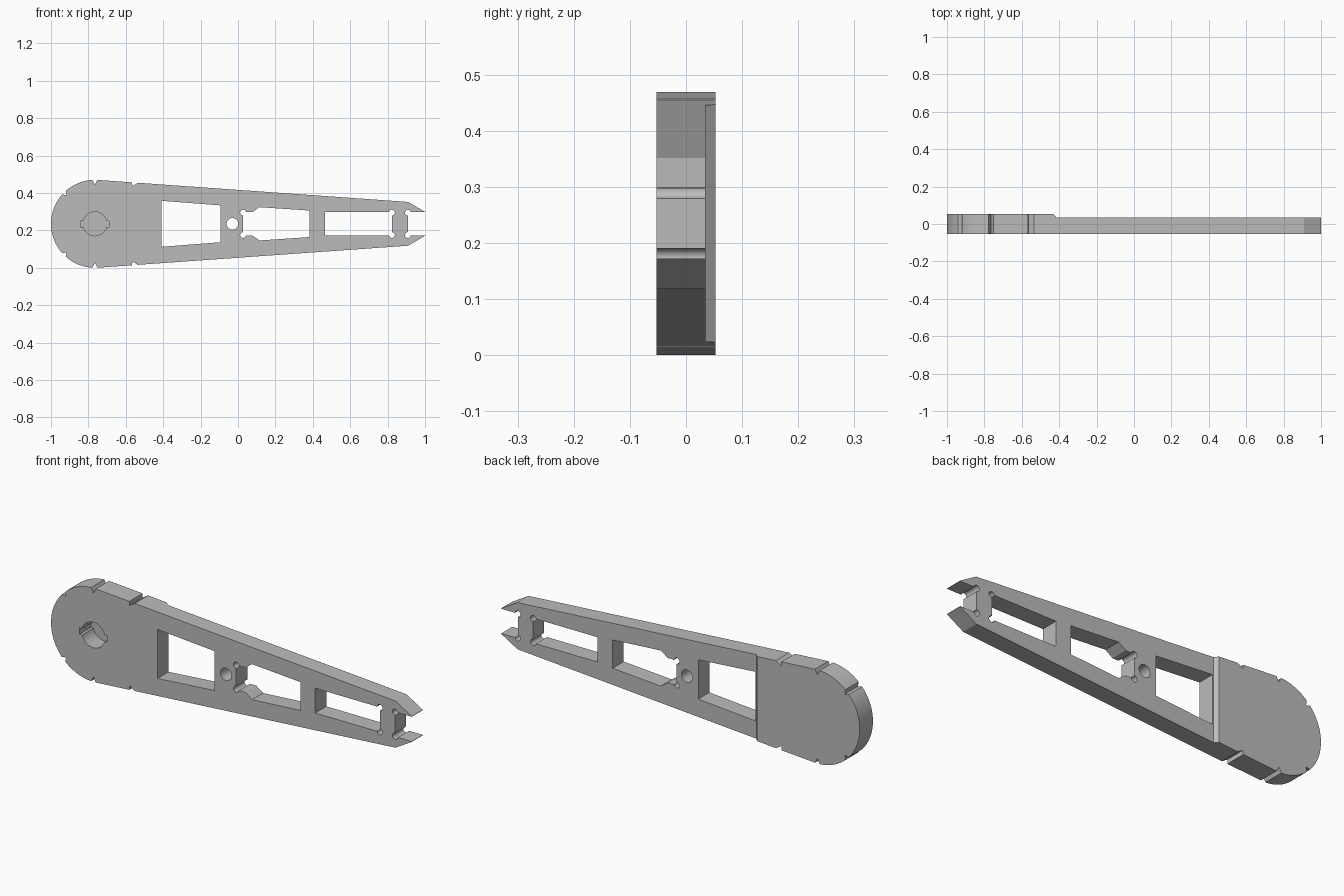
import bpy, bmesh, math

if "Cube" in bpy.data.objects:
    bpy.data.objects.remove(bpy.data.objects["Cube"])

MID = 0.235      # height of the symmetry line
FRONT, THIN, BACK = -0.0525, 0.035, 0.0525

grey = bpy.data.materials.new("plain grey")
grey.use_nodes = True
grey.diffuse_color = (0.5, 0.5, 0.5, 1)
grey.node_tree.nodes["Principled BSDF"].inputs["Base Color"].default_value = (0.5, 0.5, 0.5, 1)


def prism(name, points, axis, start, end):
    """Extrude a flat profile along y (x, height pairs) or z (x, y pairs)."""
    bm = bmesh.new()

    def place(p, d):
        return (p[0], d, p[1] + MID) if axis == "y" else (p[0], p[1], d)
    face = bm.faces.new([bm.verts.new(place(p, start)) for p in points])
    moved = bmesh.ops.extrude_face_region(bm, geom=[face])["geom"]
    offset = (0, end - start, 0) if axis == "y" else (0, 0, end - start)
    bmesh.ops.translate(bm, verts=[v for v in moved if isinstance(v, bmesh.types.BMVert)], vec=offset)
    bmesh.ops.recalc_face_normals(bm, faces=bm.faces)
    mesh = bpy.data.meshes.new(name)
    bm.to_mesh(mesh)
    bm.free()
    mesh.materials.append(grey)
    obj = bpy.data.objects.new(name, mesh)
    bpy.context.collection.objects.link(obj)
    return obj


def arc(x, z, radius, first, last, count):
    return [(x + radius * math.cos(math.radians(first + (last - first) * i / count)),
             z + radius * math.sin(math.radians(first + (last - first) * i / count)))
            for i in range(count + 1)]


def circle(x, z, radius, count=24):
    return arc(x, z, radius, 0, 360, count)[:-1]


def mirrored(upper):
    """Close a profile with its reflection below the symmetry line."""
    return upper + [(x, -z) for x, z in reversed(upper)]


def cut(points, axis="y", start=-0.2, end=0.2):
    cutter = prism("cutter", points, axis, start, end)
    mod = arm.modifiers.new("cut", "BOOLEAN")
    mod.operation = "DIFFERENCE"
    mod.solver = "EXACT"
    mod.object = cutter
    bpy.ops.object.modifier_apply(modifier=mod.name)
    bpy.data.objects.remove(cutter)


# Tapered arm with a round head
head_x = -0.765
outline = arc(head_x, 0, 0.235, 86, 274, 56)
outline += [(0.91, -0.117), (1.0, -0.064), (1.0, 0.064), (0.91, 0.117)]
arm = prism("tapered_arm", outline, "y", FRONT, BACK)
bpy.context.view_layer.objects.active = arm
arm.select_set(True)

# Thinner shank behind the head, with a sloped step
cut([(-0.431, BACK + 0.001), (-0.415, THIN), (1.2, THIN), (1.2, 0.2), (-0.431, 0.2)], "z", -0.2, 0.8)

# Fork slot and the three windows
cut(mirrored([(0.908, 0.062), (1.2, 0.062)]))
cut(mirrored([(0.465, 0.062), (0.823, 0.062)]))
cut(mirrored([(-0.41, 0.123), (-0.093, 0.0985)]))
cut(mirrored([(0.027, 0.062), (0.076, 0.062), (0.115, 0.089), (0.382, 0.071)]))

# Corner relief holes
for x in (0.027, 0.823, 0.908):
    for side in (1, -1):
        cut(circle(x, side * 0.06, 0.0155, 20))

# Pivot hole
cut(circle(-0.03, 0, 0.031))

# Blind keyed socket in the front of the head
tab = math.degrees(math.asin(0.016 / 0.064))
socket = [(head_x + 0.076, -0.016), (head_x + 0.076, 0.016)]
socket += arc(head_x, 0, 0.064, tab, 180 - tab, 20)
socket += [(head_x - 0.076, 0.016), (head_x - 0.076, -0.016)]
socket += arc(head_x, 0, 0.064, 180 + tab, 360 - tab, 20)
cut(socket, "y", -0.2, THIN)

# Small notches in the rim
notches = [
    [(-0.946, 0.158), (-0.917, 0.153), (-0.922, 0.187), (-0.96, 0.2)],
    [(-0.783, 0.245), (-0.765, 0.209), (-0.747, 0.245)],
    [(-0.567, 0.25), (-0.565, 0.201), (-0.53, 0.223), (-0.53, 0.25)],
]
for notch in notches:
    for side in (1, -1):
        cut([(x, side * z) for x, z in notch])

bpy.ops.object.shade_smooth_by_angle(angle=math.radians(20))
